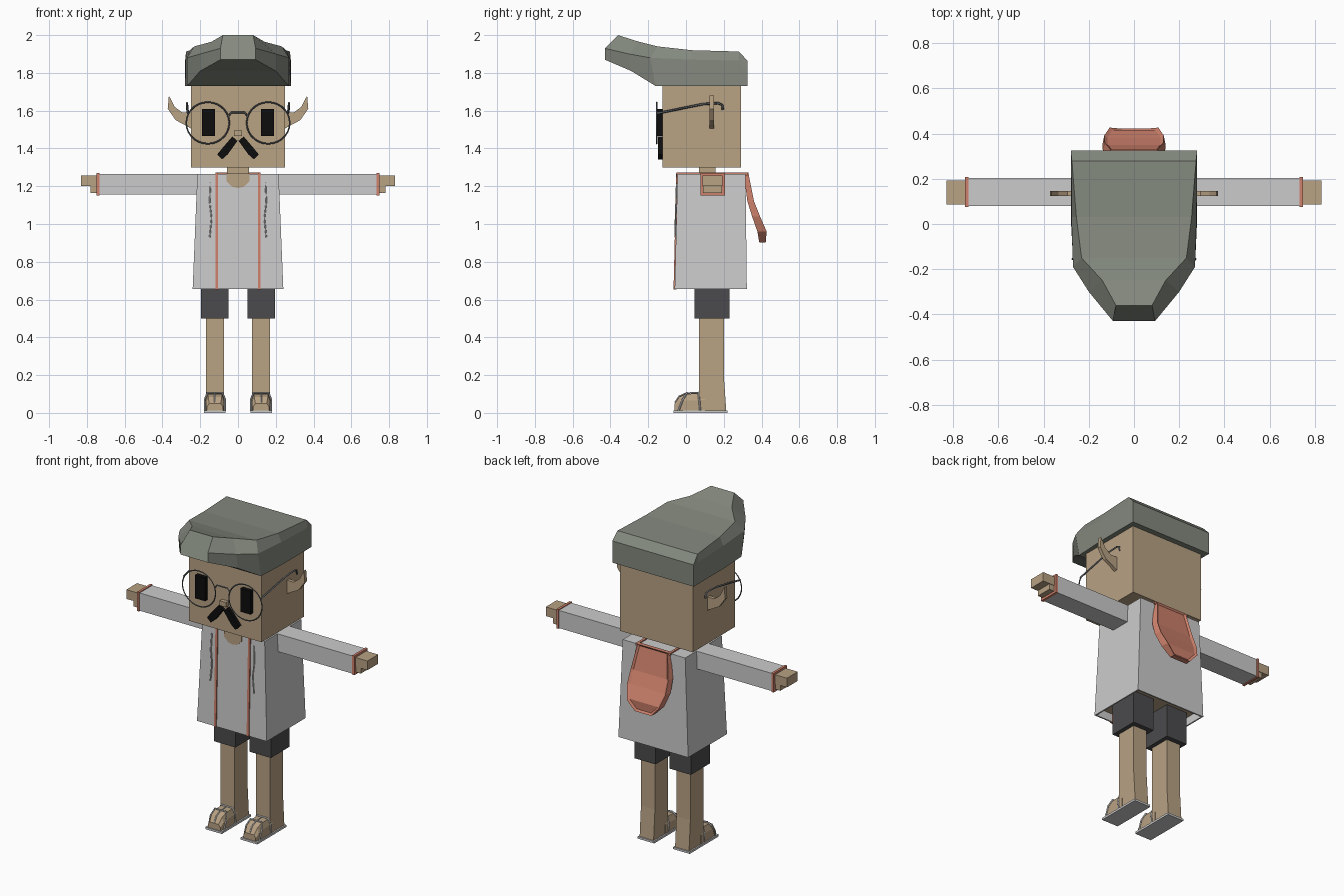
import bpy, bmesh, math
from mathutils import Vector

cube = bpy.data.objects.get("Cube")
if cube:
    bpy.data.objects.remove(cube)


def material(name, r, g, b):
    m = bpy.data.materials.new(name)
    m.use_nodes = True
    m.diffuse_color = (r, g, b, 1)
    node = next(n for n in m.node_tree.nodes if n.type == 'BSDF_PRINCIPLED')
    node.inputs["Base Color"].default_value = (r, g, b, 1)
    node.inputs["Roughness"].default_value = 0.8
    return m


SKIN = material("warm skin", 0.48, 0.36, 0.23)
COAT = material("pale grey cloth", 0.6, 0.6, 0.6)
HAIR = material("grey green hair", 0.23, 0.25, 0.21)
TRIM = material("salmon trim", 0.62, 0.22, 0.15)
DARK = material("charcoal cloth", 0.07, 0.07, 0.075)
BLACK = material("black", 0.004, 0.004, 0.004)
METAL = material("grey metal", 0.12, 0.13, 0.14)
SIDES = (("left", 1), ("right", -1))


def finish(name, bm, *mats):
    bmesh.ops.recalc_face_normals(bm, faces=bm.faces)
    me = bpy.data.meshes.new(name)
    bm.to_mesh(me)
    bm.free()
    ob = bpy.data.objects.new(name, me)
    bpy.context.collection.objects.link(ob)
    for m in mats:
        me.materials.append(m)
    return ob


def loft_mesh(rings):
    """Skin a row of closed rings and cap both ends."""
    bm = bmesh.new()
    loops = [[bm.verts.new(p) for p in r] for r in rings]
    n = len(loops[0])
    for a, b in zip(loops, loops[1:]):
        for i in range(n):
            j = (i + 1) % n
            bm.faces.new((a[i], a[j], b[j], b[i]))
    bm.faces.new(loops[0])
    bm.faces.new(loops[-1])
    bmesh.ops.recalc_face_normals(bm, faces=bm.faces)
    return bm


def mirrored(half, cx=0):
    """Close a half section across x = cx."""
    return ([(cx + x, y, z) for x, y, z in half]
            + [(cx - x, y, z) for x, y, z in reversed(half)])


def rect(x0, x1, y0, y1, z):
    return [(x0, y0, z), (x1, y0, z), (x1, y1, z), (x0, y1, z)]


def box(name, mat, x, y, z):
    return finish(name, loft_mesh([rect(*x, *y, z[0]), rect(*x, *y, z[1])]), mat)


def plate(name, mat, outline, y0, y1):
    """Extrude an x-z outline along y."""
    return finish(name, loft_mesh([[(x, y, z) for x, z in outline] for y in (y0, y1)]), mat)


def wire(name, mat, points, radius, cyclic=False):
    cu = bpy.data.curves.new(name, 'CURVE')
    cu.dimensions = '3D'
    cu.bevel_depth = radius
    cu.bevel_resolution = 0
    sp = cu.splines.new('POLY')
    sp.points.add(len(points) - 1)
    for p, co in zip(sp.points, points):
        p.co = (*co, 1)
    sp.use_cyclic_u = cyclic
    cu.materials.append(mat)
    ob = bpy.data.objects.new(name, cu)
    bpy.context.collection.objects.link(ob)
    return ob


def span(s, a, b):
    return tuple(sorted((s * a, s * b)))


# Head, neck and nose
box("head", SKIN, (-.25, .25), (-.125, .29), (1.3, 1.78))
box("neck", SKIN, (-.057, .057), (.07, .155), (1.2, 1.31))
box("nose", SKIN, (-.022, .022), (-.15, -.12), (1.465, 1.495))

# Swept hair: sections run from back to front as bottom, shoulder, top
hair = [
    [(.28, .325, 1.73), (.28, .325, 1.80), (.28, .325, 1.865)],
    [(.28, .28, 1.73), (.28, .28, 1.865), (.275, .28, 1.913)],
    [(.28, .03, 1.73), (.277, .03, 1.87), (.255, .03, 1.92)],
    [(.27, -.16, 1.73), (.27, -.19, 1.88), (.232, -.15, 1.94)],
    [(.20, -.29, 1.81), (.20, -.30, 1.90), (.14, -.25, 1.965)],
    [(.093, -.43, 1.87), (.093, -.43, 1.93), (.08, -.36, 2.0)],
]
finish("hair", loft_mesh([mirrored(h) for h in hair]), HAIR)

# Face details and glasses
ear = [(.24, 1.50), (.265, 1.515), (.33, 1.55), (.372, 1.61), (.366, 1.68),
       (.335, 1.62), (.295, 1.59), (.24, 1.59)]
whisker = [(.03, 1.463), (.003, 1.44), (.055, 1.368), (.085, 1.342),
           (.11, 1.368), (.08, 1.405)]
for side, s in SIDES:
    plate(side + "_ear", SKIN, [(s * x, z) for x, z in ear], .125, .147)
    box(side + "_eye", BLACK, span(s, .122, .19), (-.15, -.12), (1.465, 1.61))
    plate(side + "_moustache", BLACK, [(s * x, z) for x, z in whisker], -.148, -.12)
    rim = [(s * .16 + .114 * math.cos(t), -.155, 1.535 + .11 * math.sin(t))
           for t in (k * math.tau / 28 for k in range(28))]
    wire(side + "_lens_rim", METAL, rim, .004, True)
    wire(side + "_temple", METAL,
         [(s * .265, -.155, 1.585), (s * .27, .09, 1.635), (s * .27, .17, 1.64),
          (s * .27, .192, 1.63), (s * .27, .195, 1.605)], .006)
wire("glasses_bridge", METAL,
     [(-.052, -.155, 1.57), (-.035, -.155, 1.59), (.035, -.155, 1.59), (.052, -.155, 1.57)], .005)

# Flared coat with a hollow hem
bm = loft_mesh([rect(-.24, .24, -.06, .322, .655), rect(-.215, .215, -.045, .315, 1.265)])
hem = min(bm.faces, key=lambda f: f.calc_center_median().z)
bmesh.ops.inset_region(bm, faces=[hem], thickness=.012)
bmesh.ops.translate(bm, verts=list(bmesh.ops.extrude_discrete_faces(bm, faces=[hem])["faces"][0].verts),
                    vec=(0, 0, .05))
for f in bm.faces:
    if abs(f.calc_center_median().z - .705) < .004:
        f.material_index = 1
finish("coat", bm, COAT, SKIN)
neckline = [(-.06, 1.268), (-.06, 1.225), (-.03, 1.197), (0, 1.19),
            (.03, 1.197), (.06, 1.225), (.06, 1.268)]
plate("neckline", SKIN, neckline, -.052, -.043)

# Hood hanging down the back with a recessed panel: z, half width, inner y, outer y
rows = [(1.272, .11, .305, .33), (1.12, .138, .325, .36), (1.04, .14, .35, .392),
        (.96, .115, .378, .427), (.903, .06, .388, .422)]
bm = loft_mesh([[(-w, a, z), (w, a, z), (w * .94, b, z), (-w * .94, b, z)]
                for z, w, a, b in rows])
panel = [f for f in bm.faces if f.normal.y > .7 and abs(f.normal.x) < .1]
bmesh.ops.inset_region(bm, faces=panel, thickness=.014, depth=0)
bmesh.ops.translate(bm, verts=list({v for f in panel for v in f.verts}), vec=(0, -.01, 0))
finish("hood", bm, TRIM)

# Sleeves, hands, coat edging and cords
for side, s in SIDES:
    box(side + "_sleeve", COAT, span(s, .19, .74), (.08, .203), (1.155, 1.265))
    box(side + "_cuff", TRIM, span(s, .733, .748), (.076, .207), (1.151, 1.27))
    box(side + "_hand", SKIN, span(s, .74, .83), (.087, .193), (1.2, 1.257))
    box(side + "_fingers", SKIN, span(s, .74, .782), (.09, .19), (1.165, 1.2))
    x = span(s, .105, .12)
    finish(side + "_front_edging", loft_mesh([rect(*x, -.066, -.05, .653),
                                              rect(*x, -.051, -.035, 1.272)]), TRIM)
    box(side + "_shoulder_edging", TRIM, x, (-.051, .325), (1.258, 1.272))
    wire(side + "_cord", COAT, [(s * .145, -.05, 1.22), (s * .15, -.053, 1.12),
                                (s * .14, -.056, 1.03), (s * .15, -.058, .93)], .004)

# Legs, feet and sandals
foot = [(-.06, .042, .05, .03), (-.035, .048, .085, .036),
        (0, .05, .1, .038), (.1, .05, .105, .038)]
for side, s in SIDES:
    c = s * .122
    box(side + "_shorts", DARK, (c - .073, c + .073), (.045, .23), (.5, .72))
    finish(side + "_leg", loft_mesh([rect(c - .048, c + .048, .07, .213, .012),
                                     rect(c - .048, c + .048, .07, .2, .2),
                                     rect(c - .048, c + .048, .07, .2, .52)]), SKIN)
    rings = [mirrored([(w, y, .012), (w, y, h * .65), (t, y, h)], c) for y, w, h, t in foot]
    finish(side + "_foot", loft_mesh(rings), SKIN)
    box(side + "_sole", COAT, (c - .057, c + .057), (-.066, .22), (0, .013))
    for part, y0, y1 in (("ankle", .075, .065), ("toe", -.04, .005)):
        arch = [(.053, y0, .01), (.054, (y0 + y1) / 2, .07), (.04, y1, .107)]
        wire(f"{side}_{part}_strap", COAT, mirrored(arch, c), .005)
    wire(side + "_centre_strap", COAT, [(c, -.058, .055), (c, -.036, .088),
                                        (c, 0, .104), (c, .066, .108)], .004)
